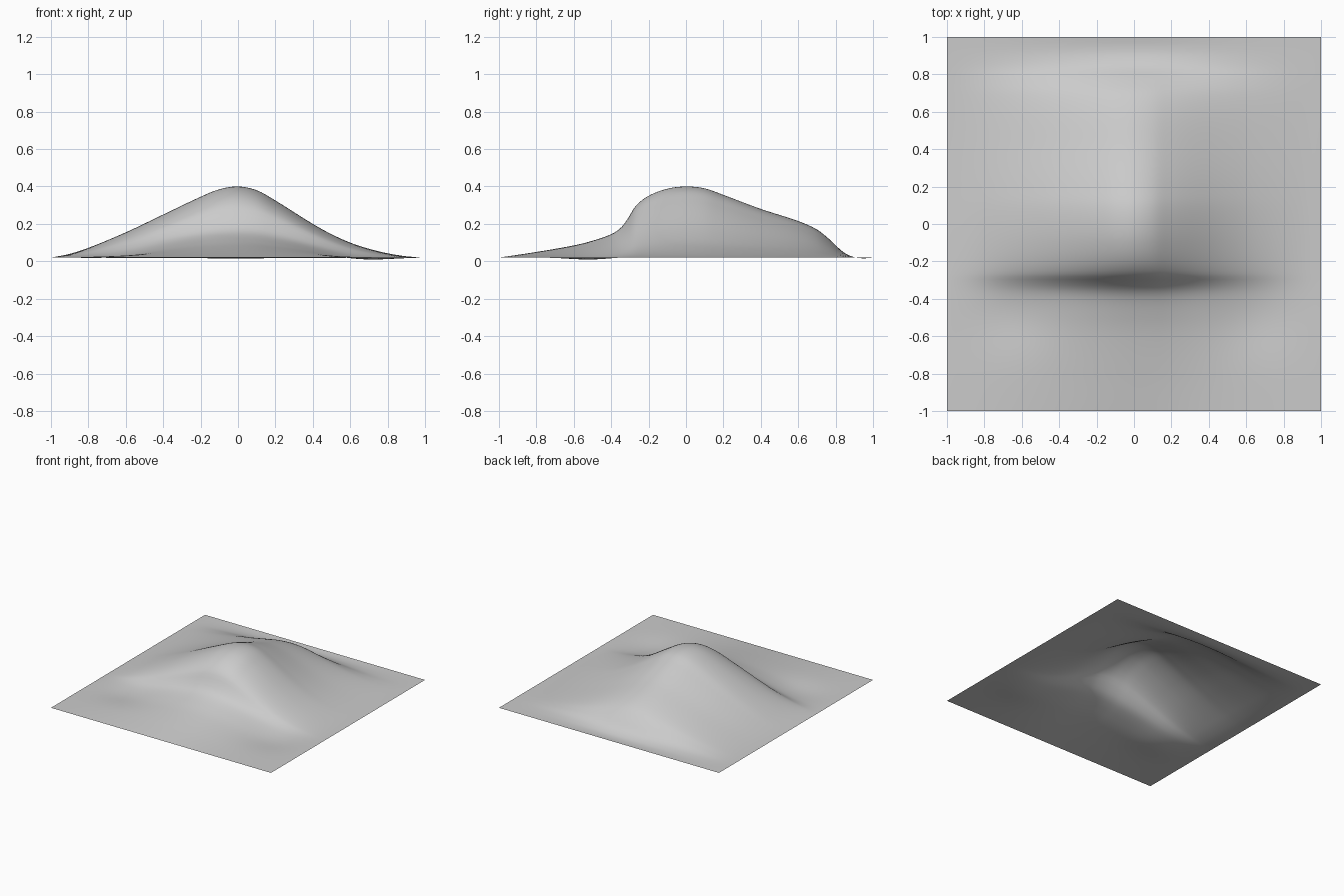
import bpy
import bmesh
import math

if "Cube" in bpy.data.objects:
    bpy.data.objects.remove(bpy.data.objects["Cube"], do_unlink=True)

BASE = 0.02
CELLS = 128

# Lengthwise ridge line (y, z) and crosswise hill section (x, z)
RIDGE = [(-1, .02), (-.8, .05), (-.6, .085), (-.5, .11), (-.4, .145), (-.35, .178),
         (-.31, .23), (-.27, .295), (-.2, .35), (-.1, .388), (0, .4), (.1, .39),
         (.2, .355), (.4, .28), (.6, .215), (.7, .17), (.77, .115), (.84, .05),
         (.9, .022), (.95, .016), (1, .02)]
SECTION = [(-1, .02), (-.9, .04), (-.8, .072), (-.6, .155), (-.4, .25), (-.2, .345),
           (-.1, .385), (0, .4), (.1, .38), (.2, .325), (.4, .2), (.5, .145),
           (.6, .1), (.7, .067), (.8, .043), (.9, .027), (1, .02)]


def curve_at(points, t):
    """Smooth cubic through the points, evaluated at t."""
    last = len(points) - 1
    i = next((k for k in range(last) if t <= points[k + 1][0]), last - 1)

    def slope(k):
        a, b = points[max(k - 1, 0)], points[min(k + 1, last)]
        return (b[1] - a[1]) / (b[0] - a[0])

    (x0, y0), (x1, y1) = points[i], points[i + 1]
    w = x1 - x0
    u = (t - x0) / w
    return (y0 * (1 + 2 * u) * (1 - u) ** 2 + slope(i) * w * u * (1 - u) ** 2
            + y1 * u * u * (3 - 2 * u) + slope(i + 1) * w * u * u * (u - 1))


def hollow(x, y, cx, cy, rx, ry, depth):
    """Shallow soft dip that fades out at the sheet border."""
    fade = (1 - x * x) * (1 - y * y)
    return depth * fade * math.exp(-((x - cx) / rx) ** 2 - ((y - cy) / ry) ** 2)


def height(x, y):
    ridge = curve_at(RIDGE, y) - BASE
    section = (curve_at(SECTION, x) - BASE) / (SECTION[7][1] - BASE)
    z = BASE + ridge * section
    z -= hollow(x, y, .72, -.52, .25, .22, .055)
    z -= hollow(x, y, -.72, -.5, .25, .2, .055)
    return max(z, 0)


# Plain grey clay
clay = bpy.data.materials.new("grey_clay")
clay.use_nodes = True
colour = (0.6, 0.6, 0.6, 1)
clay.diffuse_color = colour
clay.node_tree.nodes["Principled BSDF"].inputs["Base Color"].default_value = colour

# Terrain sheet with one hill
mesh = bpy.data.meshes.new("hill_terrain")
bm = bmesh.new()
bmesh.ops.create_grid(bm, x_segments=CELLS, y_segments=CELLS, size=1)
for v in bm.verts:
    v.co.z = height(v.co.x, v.co.y)
for f in bm.faces:
    f.smooth = True
bm.to_mesh(mesh)
bm.free()
mesh.materials.append(clay)
terrain = bpy.data.objects.new("hill_terrain", mesh)
bpy.context.collection.objects.link(terrain)
